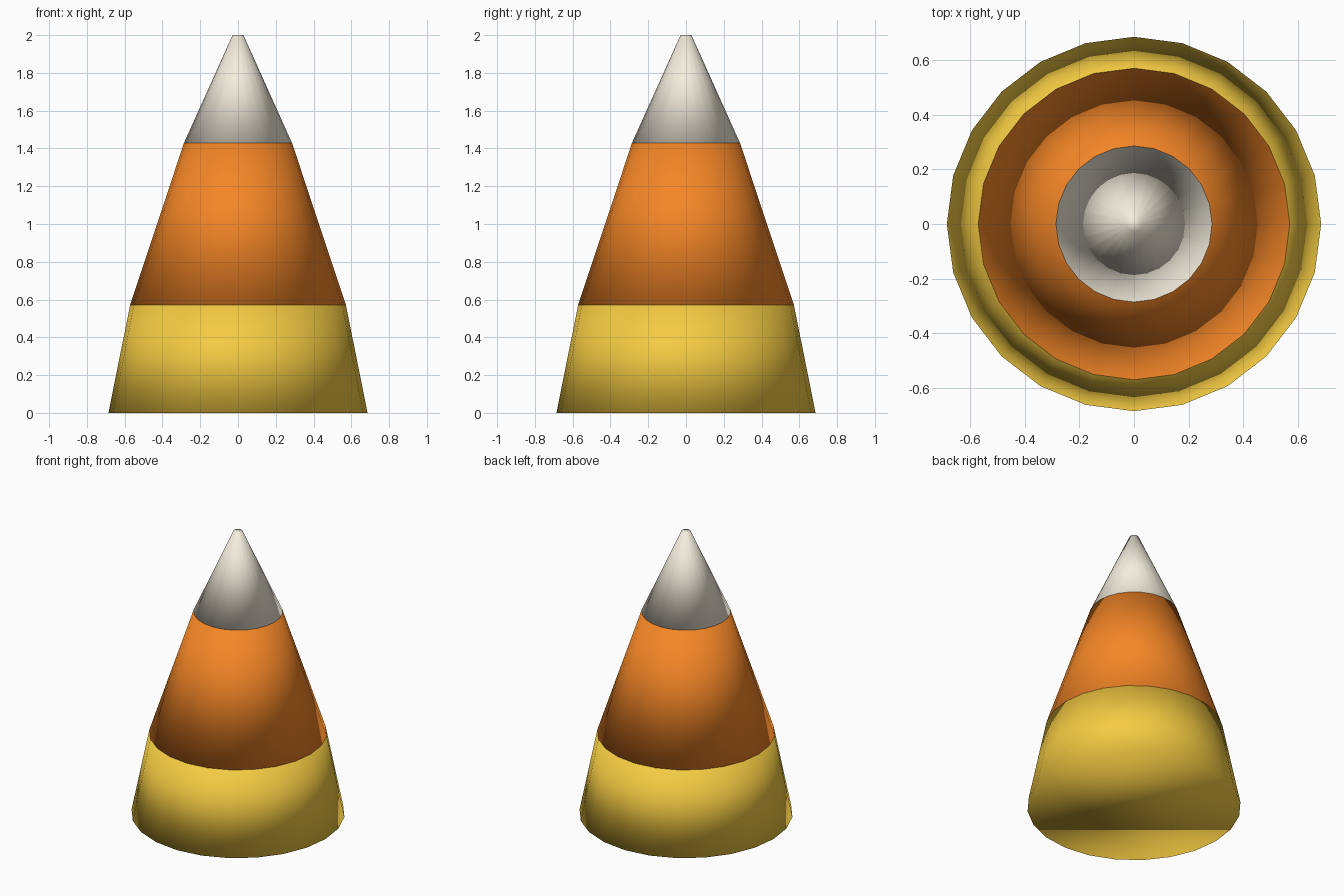
import bpy

if "Cube" in bpy.data.objects:
    bpy.data.objects.remove(bpy.data.objects["Cube"])

SIDES = 24


def band(name, z0, z1, r0, r1, color):
    """Capped frustum with fully smooth shading."""
    bpy.ops.mesh.primitive_cone_add(
        vertices=SIDES, radius1=r0, radius2=r1, depth=z1 - z0,
        end_fill_type='NGON', location=(0, 0, (z0 + z1) / 2))
    ob = bpy.context.object
    ob.name = name
    bpy.ops.object.shade_smooth()
    mat = bpy.data.materials.new(name + "_color")
    mat.diffuse_color = (*color, 1)
    mat.use_nodes = True
    mat.node_tree.nodes["Principled BSDF"].inputs["Base Color"].default_value = mat.diffuse_color
    ob.data.materials.append(mat)


# Three stacked bands of the candy: yellow base, orange middle, white tip
band("base_band", 0.0, 0.571, 0.686, 0.571, (0.91, 0.60, 0.055))
band("middle_band", 0.571, 1.429, 0.571, 0.286, (0.91, 0.24, 0.02))
band("tip_band", 1.429, 2.0, 0.286, 0.029, (0.90, 0.85, 0.72))
